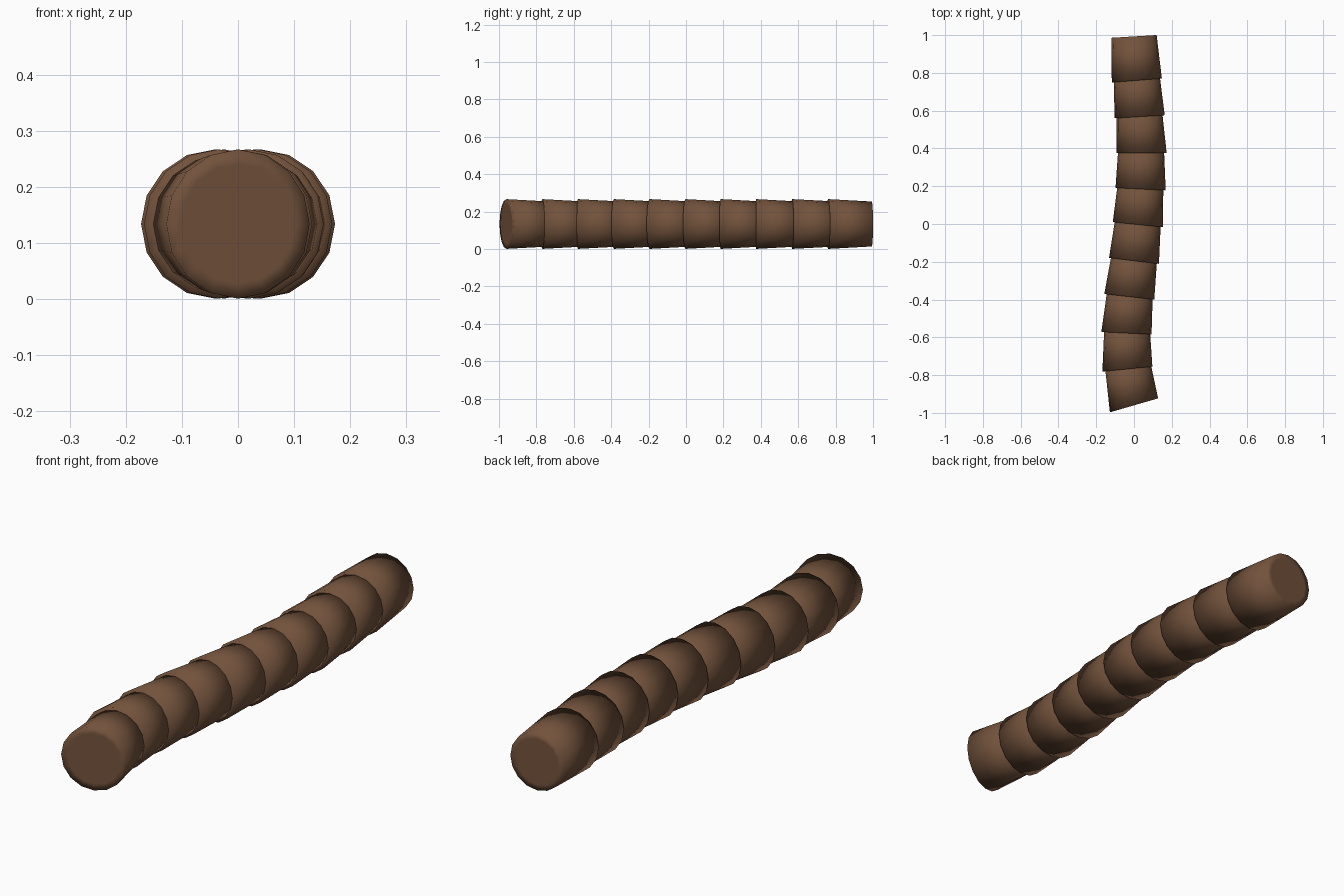
import bpy, bmesh, math
from mathutils import Vector

if "Cube" in bpy.data.objects:
    bpy.data.objects.remove(bpy.data.objects["Cube"])

SIDES = 16
R_WIDE, R_NARROW, Z = 0.133, 0.12, 0.134

bark = bpy.data.materials.new("bark_brown")
bark.diffuse_color = (0.17, 0.085, 0.045, 1)
bark.use_nodes = True
bark.node_tree.nodes["Principled BSDF"].inputs["Base Color"].default_value = bark.diffuse_color

# Winding centre line, back to front: x, y, ring tilt (slope in top view)
PATH = [Vector(p) for p in (
    (0.0, 0.993, 0.06), (0.015, 0.76, 0.08), (0.03, 0.568, 0.06),
    (0.04, 0.375, 0.0), (0.035, 0.185, -0.05), (0.02, -0.003, -0.10),
    (0.0, -0.195, -0.12), (-0.025, -0.385, -0.11), (-0.04, -0.578, -0.05),
    (-0.035, -0.768, 0.10), (0.0, -0.96, 0.29))]


def ring(bm, station, radius):
    x, y, slope = station
    a = math.atan(slope)
    verts = []
    for i in range(SIDES):
        t = 2 * math.pi * i / SIDES
        u = radius * math.cos(t)
        verts.append(bm.verts.new((x + u * math.cos(a), y + u * math.sin(a),
                                   Z + radius * math.sin(t))))
    return verts


def segment(name, front, back):
    # Capped tapered tube, wide towards the front, caps inset for soft shading
    bm = bmesh.new()
    rings = [ring(bm, front, R_WIDE * 0.8), ring(bm, front, R_WIDE),
             ring(bm, back, R_NARROW), ring(bm, back, R_NARROW * 0.8)]
    for a, b in zip(rings, rings[1:]):
        for i in range(SIDES):
            j = (i + 1) % SIDES
            bm.faces.new((a[i], a[j], b[j], b[i]))
    bm.faces.new(rings[0])
    bm.faces.new(rings[-1])
    bmesh.ops.recalc_face_normals(bm, faces=bm.faces)
    for f in bm.faces:
        f.smooth = True
    mesh = bpy.data.meshes.new(name)
    bm.to_mesh(mesh)
    bm.free()
    mesh.materials.append(bark)
    bpy.context.collection.objects.link(bpy.data.objects.new(name, mesh))


# Ten overlapping segments; each narrow end tucks into the one behind it
for i in range(1, len(PATH)):
    back = PATH[0] if i == 1 else PATH[i - 1].lerp(PATH[i - 2], 0.22)
    segment(f"trunk_segment_{i:02d}", PATH[i], back)
